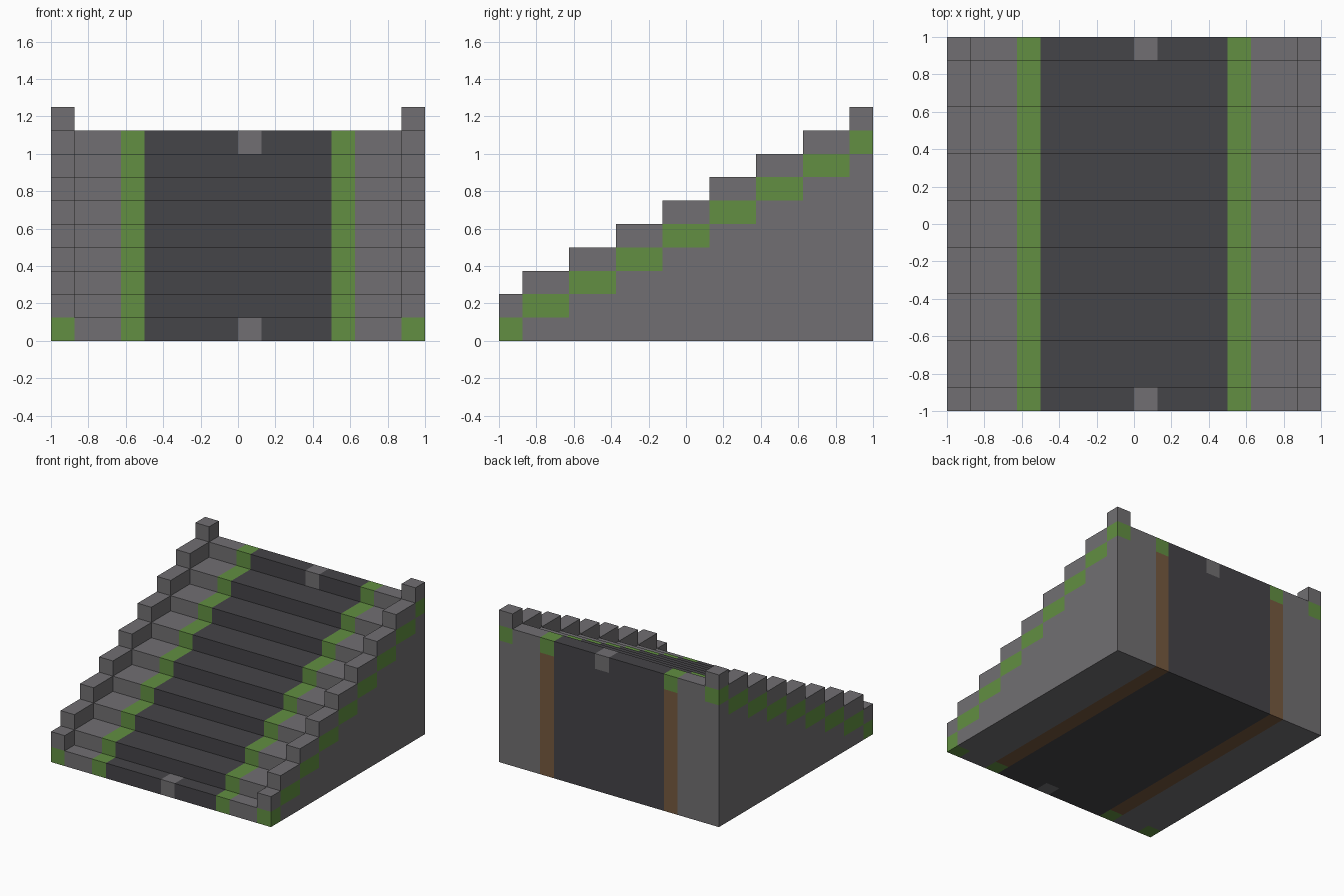
import bpy, bmesh
from mathutils import Vector

if "Cube" in bpy.data.objects:
    bpy.data.objects.remove(bpy.data.objects["Cube"])

U = 0.125          # block size
N = 16             # blocks across and deep


def material(name, rgb):
    m = bpy.data.materials.new(name)
    m.diffuse_color = (*rgb, 1)
    m.use_nodes = True
    m.node_tree.nodes["Principled BSDF"].inputs["Base Color"].default_value = m.diffuse_color
    return m


STONE, MOSS, PAVING, EARTH = range(4)
MATS = [material("grey stone", (0.165, 0.159, 0.168)),
        material("green moss", (0.122, 0.275, 0.054)),
        material("dark paving", (0.060, 0.058, 0.065)),
        material("brown earth", (0.180, 0.100, 0.049))]


def tread(row):
    """Tread height, in blocks, for a row counted from the front."""
    return 1 + (row + 1) // 2


def quad(bm, corners, normal, mat):
    """Add one flat face, in block units, facing along normal."""
    vs = [bm.verts.new((x * U - 1, y * U - 1, z * U)) for x, y, z in corners]
    f = bm.faces.new(vs)
    f.normal_update()
    if f.normal.dot(Vector(normal)) < 0:
        f.normal_flip()
    f.material_index = mat


def strip(name, x0, x1, colour, lift=0, outer=0):
    """Stepped strip of stairs; lift raises it as a kerb, outer is the open side."""
    bm = bmesh.new()

    def upright(y, z0, z1, row, ny):
        for z in range(z0, z1):
            quad(bm, [(x0, y, z), (x1, y, z), (x1, y, z + 1), (x0, y, z + 1)],
                 (0, ny, 0), colour(row, z))

    def level(row, z, nz, layer):
        quad(bm, [(x0, row, z), (x1, row, z), (x1, row + 1, z), (x0, row + 1, z)],
             (0, 0, nz), colour(row, layer))

    def side(row, x, z0, z1, nx):
        if z1 > z0:
            quad(bm, [(x, row, z0), (x, row + 1, z0), (x, row + 1, z1), (x, row, z1)],
                 (nx, 0, 0), colour(row, z0))

    previous = 0
    for row in range(N):
        h = tread(row)
        top = h + lift
        level(row, top, 1, top - 1)
        level(row, 0, -1, 0)
        upright(row, previous, top, row, -1)      # riser
        previous = top
        if outer:
            xo, xi = (x1, x0) if outer > 0 else (x0, x1)
            side(row, xo, 0, h - 1, outer)        # wall below the band
            side(row, xo, h - 1, h, outer)        # mossy band
            side(row, xo, h, top, outer)          # kerb
            side(row, xi, h, top, -outer)         # inside of the kerb
    upright(N, 0, previous, N - 1, 1)             # back

    bmesh.ops.remove_doubles(bm, verts=bm.verts, dist=1e-5)
    mesh = bpy.data.meshes.new(name)
    bm.to_mesh(mesh)
    bm.free()
    for m in MATS:
        mesh.materials.append(m)
    ob = bpy.data.objects.new(name, mesh)
    bpy.context.collection.objects.link(ob)
    return ob


# Colour rules by row and layer
def plain(mat):
    return lambda row, z: mat


def mossy(base):
    return lambda row, z: MOSS if z == tread(row) - 1 else base


def marked(row, z):
    return STONE if row in (0, N - 1) and z == tread(row) - 1 else PAVING


# Kerbs, stone borders and moss edging on both sides
for label, s in (("left", -1), ("right", 1)):
    def span(a, b):
        return (a, b) if s < 0 else (N - b, N - a)
    strip(label + "_kerb", *span(0, 1), mossy(STONE), lift=1, outer=s)
    strip(label + "_stone_border", *span(1, 3), plain(STONE))
    strip(label + "_moss_edging", *span(3, 4), mossy(EARTH))

# Central paved steps with a marker block at the bottom and top
strip("paved_steps_left", 4, 8, plain(PAVING))
strip("marker_steps", 8, 9, marked)
strip("paved_steps_right", 9, 12, plain(PAVING))
